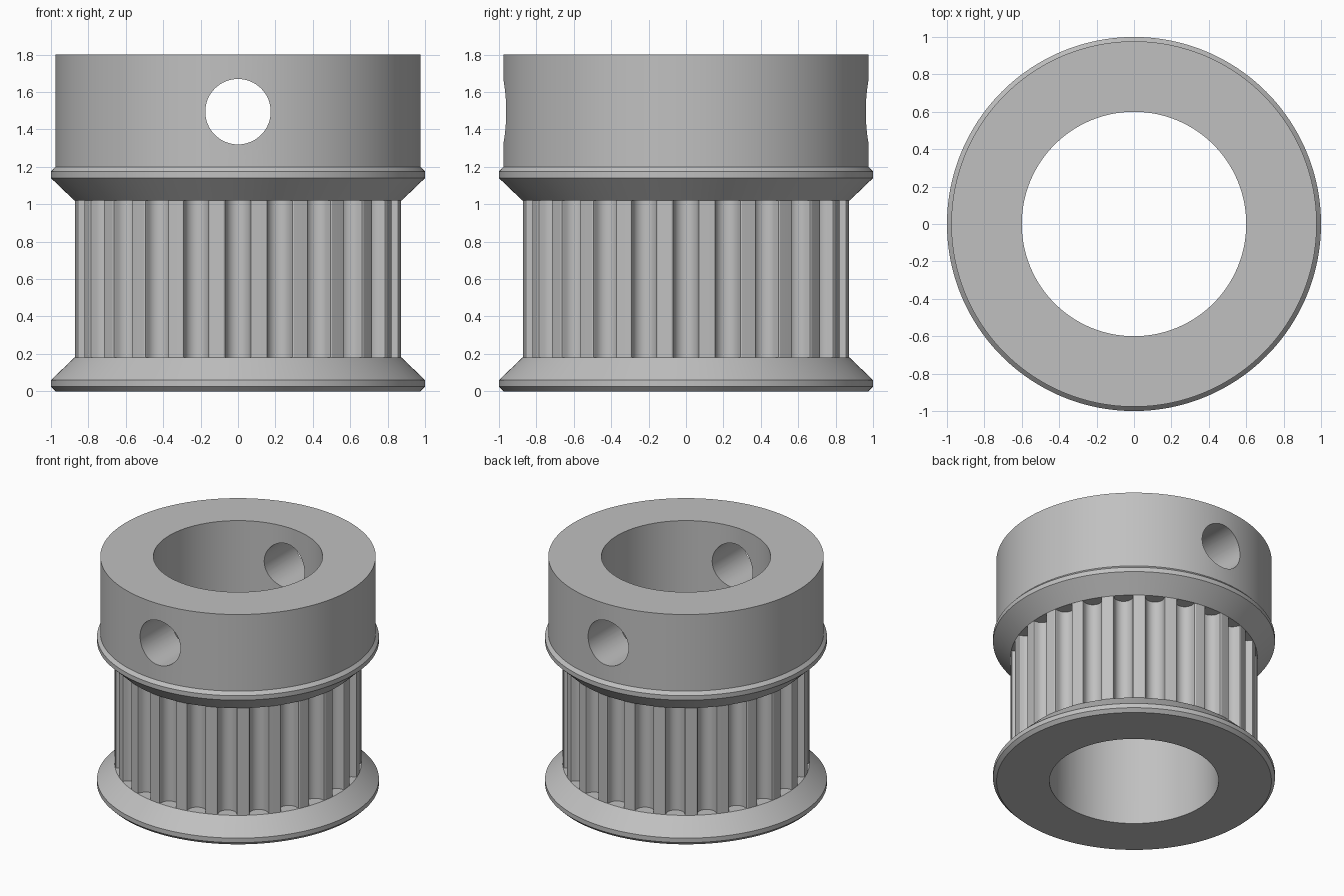
import bpy, bmesh, math

if "Cube" in bpy.data.objects:
    bpy.data.objects.remove(bpy.data.objects["Cube"])

TEETH = 24
R_TIP, R_BORE, R_HUB, R_RIM = 0.875, 0.60, 0.977, 1.0

metal = bpy.data.materials.new("grey_metal")
metal.diffuse_color = (0.53, 0.53, 0.53, 1)
metal.use_nodes = True
metal.node_tree.nodes["Principled BSDF"].inputs["Base Color"].default_value = metal.diffuse_color


def activate(ob):
    bpy.ops.object.select_all(action='DESELECT')
    ob.select_set(True)
    bpy.context.view_layer.objects.active = ob


def smooth(ob):
    activate(ob)
    bpy.ops.object.shade_smooth_by_angle(angle=math.radians(25))


def skin(name, rows, closed):
    """Bridge a list of equal-length point rings into one surface."""
    bm = bmesh.new()
    rings = [[bm.verts.new(p) for p in row] for row in rows]
    n = len(rings[0])
    for i in range(len(rings) if closed else len(rings) - 1):
        a, b = rings[i], rings[(i + 1) % len(rings)]
        for j in range(n):
            k = (j + 1) % n
            bm.faces.new((a[j], a[k], b[k], b[j]))
    bmesh.ops.recalc_face_normals(bm, faces=bm.faces)
    me = bpy.data.meshes.new(name)
    bm.to_mesh(me)
    bm.free()
    me.materials.append(metal)
    ob = bpy.data.objects.new(name, me)
    bpy.context.collection.objects.link(ob)
    return ob


def lathe(name, profile, n=192):
    angles = [2 * math.pi * j / n for j in range(n)]
    rows = [[(r * math.cos(a), r * math.sin(a), z) for a in angles]
            for r, z in profile]
    return skin(name, rows, True)


# Lower flange: bevelled rim with a cone rising to the teeth
lower_flange = lathe("lower_flange", [
    (R_BORE, 0), (0.975, 0), (R_RIM, 0.025), (R_RIM, 0.06),
    (R_TIP, 0.18), (R_BORE, 0.18)])
smooth(lower_flange)

# Upper flange and clamping hub
hub = lathe("upper_flange_and_hub", [
    (R_BORE, 1.02), (R_TIP, 1.02), (R_RIM, 1.14), (R_RIM, 1.175),
    (R_HUB, 1.20), (R_HUB, 1.80), (R_BORE, 1.80)])

# Set screw hole through front and back walls
bpy.ops.mesh.primitive_cylinder_add(
    vertices=64, radius=0.175, depth=3, location=(0, 0, 1.495),
    rotation=(math.pi / 2, 0, 0))
cutter = bpy.context.object
cutter.name = "screw_hole_cutter"
cutter.hide_render = True
cutter.data.materials.append(metal)
mod = hub.modifiers.new("screw_hole", 'BOOLEAN')
mod.operation = 'DIFFERENCE'
mod.solver = 'EXACT'
mod.object = cutter
activate(hub)
bpy.ops.object.modifier_apply(modifier=mod.name)
bpy.data.objects.remove(cutter, do_unlink=True)
smooth(hub)

# Toothed barrel: round-bottomed grooves between narrow lands
groove = [(-0.078, R_TIP), (-0.070, 0.868)]
for i in range(13):
    t = math.pi * (1 + i / 12)
    groove.append((0.066 * math.cos(t), 0.853 + 0.066 * math.sin(t)))
groove += [(0.070, 0.868), (0.078, R_TIP)]
outline = []
for k in range(TEETH):
    base = 2 * math.pi * k / TEETH
    outline += [(base + math.atan2(s, r), r if r == R_TIP else math.hypot(s, r))
                for s, r in groove]
    outline.append((base + math.pi / TEETH, R_TIP))


def ring(z, bore=False):
    return [((R_BORE if bore else r) * math.cos(a),
             (R_BORE if bore else r) * math.sin(a), z) for a, r in outline]


barrel = skin("toothed_barrel", [
    ring(0.18, True), ring(0.18), ring(1.02), ring(1.02, True)], True)
smooth(barrel)
